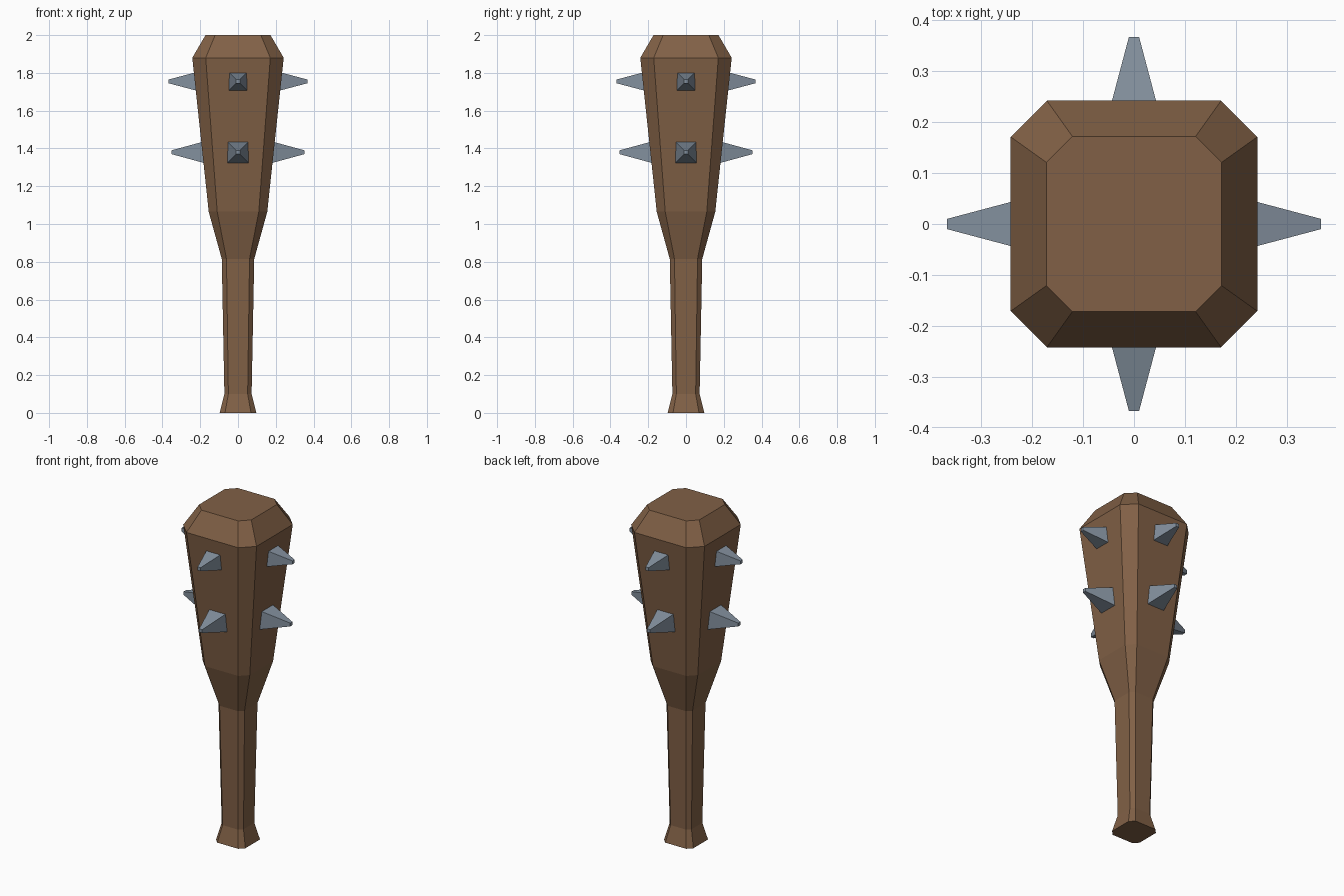
import bpy
import bmesh
from math import pi
from mathutils import Matrix

cube = bpy.data.objects.get("Cube")
if cube:
    bpy.data.objects.remove(cube, do_unlink=True)


def make_material(name, rgb):
    mat = bpy.data.materials.new(name)
    mat.use_nodes = True
    mat.diffuse_color = (*rgb, 1)
    mat.node_tree.nodes["Principled BSDF"].inputs["Base Color"].default_value = (*rgb, 1)
    return mat


def ring(bm, half, flat, z):
    """Square outline with chamfered corners; flat is half of each straight side."""
    corners = [(flat, -half), (half, -flat), (half, flat), (flat, half),
               (-flat, half), (-half, flat), (-half, -flat), (-flat, -half)]
    return [bm.verts.new((x, y, z)) for x, y in corners]


def loft(bm, rings):
    """Join successive rings with quads and cap both ends."""
    for low, high in zip(rings, rings[1:]):
        n = len(low)
        for i in range(n):
            j = (i + 1) % n
            bm.faces.new((low[i], low[j], high[j], high[i]))
    bm.faces.new(rings[0][::-1])
    bm.faces.new(rings[-1])


def finish(bm, name, mat):
    bmesh.ops.recalc_face_normals(bm, faces=bm.faces)
    mesh = bpy.data.meshes.new(name)
    bm.to_mesh(mesh)
    bm.free()
    mesh.materials.append(mat)
    obj = bpy.data.objects.new(name, mesh)
    bpy.context.collection.objects.link(obj)
    return obj


wood = make_material("brown wood", (0.22, 0.118, 0.061))
metal = make_material("blue grey metal", (0.225, 0.275, 0.335))

# Club body: flared pommel, slim grip, widening head, bevelled top
profile = [  # half width, half flat side, height
    (0.097, 0.069, 0), (0.072, 0.051, 0.1), (0.086, 0.061, 0.815),
    (0.155, 0.11, 1.065), (0.242, 0.171, 1.88), (0.172, 0.121, 2)]
bm = bmesh.new()
loft(bm, [ring(bm, *p) for p in profile])
finish(bm, "club_body", wood)


# Spikes: blunt four-sided pyramids pointing out of each side of the head
def spike(name, z, root, tip, root_half, tip_half, angle):
    bm = bmesh.new()
    rings = []
    for y, h in ((-root, root_half), (-tip, tip_half)):
        rings.append([bm.verts.new((sx * h, y, z + sz * h))
                      for sx, sz in ((-1, -1), (1, -1), (1, 1), (-1, 1))])
    loft(bm, rings)
    bm.transform(Matrix.Rotation(angle, 4, "Z"))
    finish(bm, name, metal)


for i, side in enumerate(("front", "left", "back", "right")):
    spike("upper_spike_" + side, 1.755, 0.19, 0.367, 0.057, 0.01, i * pi / 2)
    spike("lower_spike_" + side, 1.38, 0.15, 0.352, 0.065, 0.01, i * pi / 2)
